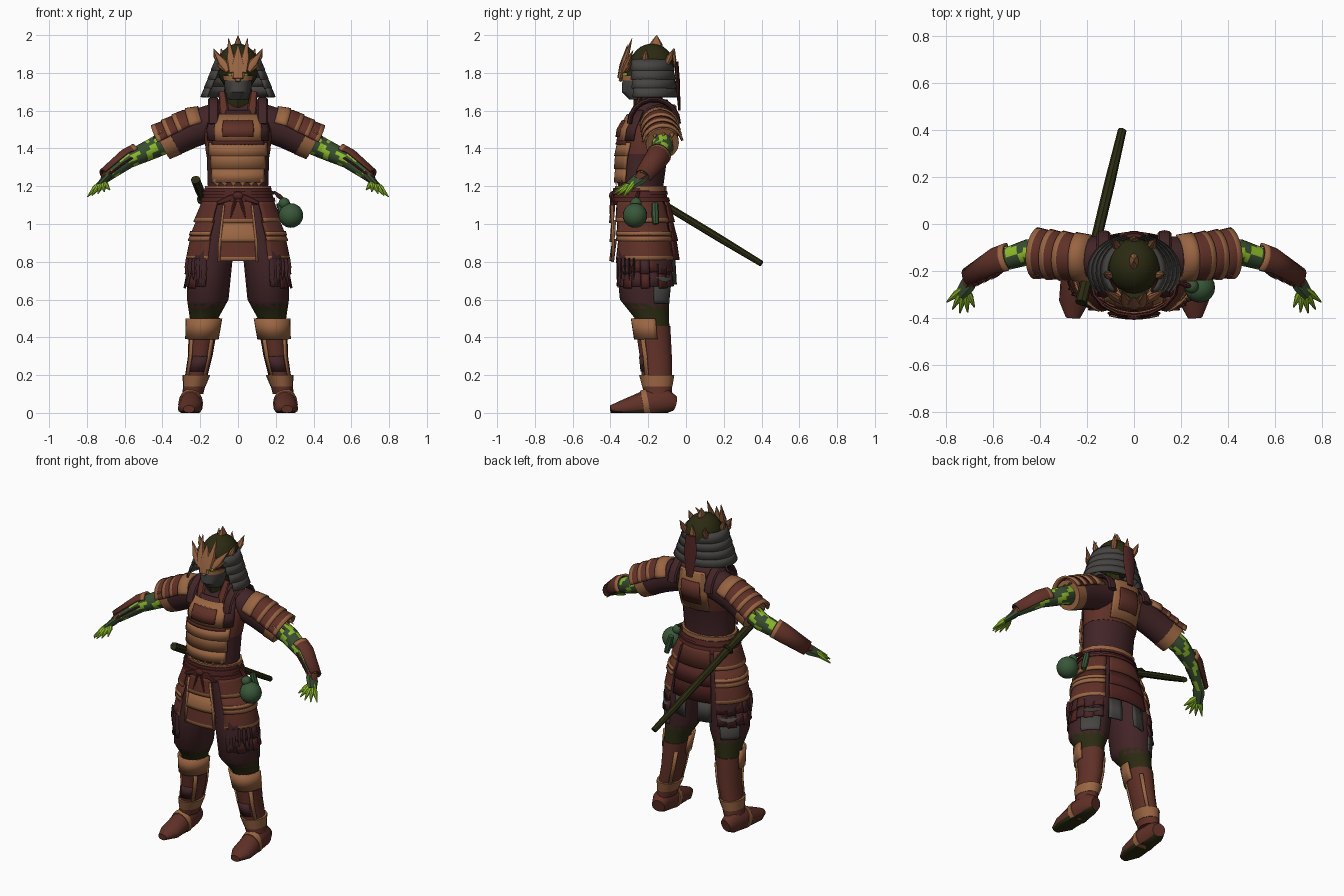
import bpy, bmesh, math, random
from mathutils import Vector

random.seed(4)
if "Cube" in bpy.data.objects:
    bpy.data.objects.remove(bpy.data.objects["Cube"])

PALETTE = {
    "red_lacquer": (.115, .03, .02), "copper": (.32, .13, .055), "plum_cloth": (.055, .018, .02),
    "iron": (.06, .058, .054), "dark_olive": (.024, .024, .006), "skin_green": (.04, .075, .03),
    "lime": (.27, .5, .025), "gourd_green": (.04, .095, .04), "wine": (.08, .018, .016),
}
COLOURS = list(PALETTE)
for key, rgb in PALETTE.items():
    material = bpy.data.materials.new(key)
    material.use_nodes = True
    material.diffuse_color = (*rgb, 1)
    shader = material.node_tree.nodes["Principled BSDF"]
    shader.inputs["Base Color"].default_value = (*rgb, 1)
    shader.inputs["Roughness"].default_value = .8

# Reference directions, and angles around the body
SIDE, DEPTH, UP = (1, 0, 0), (0, 1, 0), (0, 0, 1)
LEFT, BACK, FRONT, OUTER = 0, 90, -90, 180
HEM = .02
PARTS = []

# Body shells: axis measured along, frame reference, key rings (x, y, z, width, depth)
TORSO = (2, None, [(0, -.24, 1.1, .16, .12), (0, -.24, 1.2, .16, .12), (0, -.23, 1.35, .165, .13),
                   (0, -.2, 1.5, .18, .14), (0, -.17, 1.62, .15, .1), (0, -.18, 1.66, .09, .08)])
SKIRT = (2, None, [(0, -.25, 1.2, .17, .13), (0, -.24, 1.1, .19, .15), (0, -.22, .9, .25, .165),
                   (0, -.215, .65, .27, .175)])
HEAD = (2, None, [(0, -.25, 1.66, .05, .05), (0, -.25, 1.7, .07, .09), (0, -.24, 1.9, .08, .09)])
LEG = (2, None, [(.08, -.22, 1.1, .09, .12), (.15, -.22, .8, .12, .15), (.16, -.22, .6, .11, .13),
                 (.18, -.18, .5, .075, .09), (.2, -.16, .3, .06, .08), (.24, -.15, .1, .05, .07)])
ARM = (0, DEPTH, [(.1, -.15, 1.55, .07, .07), (.25, -.14, 1.5, .07, .06), (.45, -.12, 1.4, .055, .055),
                  (.58, -.16, 1.34, .045, .045), (.7, -.23, 1.25, .03, .03)])
SHOE = (1, UP, [(.24, -.06, .05, .04, .04), (.25, -.1, .06, .055, .07), (.25, -.2, .05, .06, .075),
                (.255, -.33, .025, .064, .045), (.26, -.4, .02, .03, .02)])


def finish(ob, name, pair=False):
    ob.name = name
    if pair:
        ob.modifiers.new("Mirror", "MIRROR")
    PARTS.append(ob)


def loft(name, rings, mat, arc=None, n=16, ref=None, pair=False, hem=None, rule=None):
    """Skin elliptical rings; arc = (facing, half spread) makes an open plate."""
    points = [Vector(r[:3]) for r in rings]
    facing, spread = arc or (0, 180)
    columns = n + 1 if arc else n
    bm, grid = bmesh.new(), []
    for i, (*_, width, depth) in enumerate(rings):
        u, v = Vector(SIDE), Vector(DEPTH)
        if ref:
            t = (points[min(i + 1, len(points) - 1)] - points[max(i - 1, 0)]).normalized()
            v = Vector(ref)
            v = (v - t * v.dot(t)).normalized()
            u = v.cross(t)
        row = []
        for j in range(columns):
            a = math.radians(facing + spread * (2 * j / n - 1))
            p = points[i] + u * width * math.cos(a) + v * depth * math.sin(a)
            p.z = max(p.z, 0)
            row.append(bm.verts.new(p))
        grid.append(row)
    for i, (low, high) in enumerate(zip(grid, grid[1:])):
        colour = hem if hem and i == len(grid) - 2 else mat
        for j in range(n):
            k = (j + 1) % columns
            f = bm.faces.new((low[j], low[k], high[k], high[j]))
            f.material_index = COLOURS.index(rule and rule(f.calc_center_median()) or colour)
    if not arc:
        for row in (grid[0], grid[-1]):
            bm.faces.new(row).material_index = COLOURS.index(mat)
    bmesh.ops.recalc_face_normals(bm, faces=bm.faces)
    mesh = bpy.data.meshes.new(name)
    bm.to_mesh(mesh)
    bm.free()
    for colour in COLOURS:
        mesh.materials.append(bpy.data.materials[colour])
    ob = bpy.data.objects.new(name, mesh)
    bpy.context.collection.objects.link(ob)
    if arc:
        solid = ob.modifiers.new("Thickness", "SOLIDIFY")
        solid.thickness, solid.offset = .012, 0
    finish(ob, name, pair)


def sample(shell, s):
    axis, _, keys = shell
    for a, b in zip(keys, keys[1:]):
        if (a[axis] - s) * (b[axis] - s) <= 0:
            k = (s - a[axis]) / (b[axis] - a[axis])
            return [p + (q - p) * k for p, q in zip(a, b)]
    return list(min(keys, key=lambda r: abs(r[axis] - s)))


def on(shell, s, angle, puff=0):
    """Point on an upright shell's surface."""
    x, y, z, width, depth = sample(shell, s)
    a = math.radians(angle)
    return (x + (width + puff) * math.cos(a), y + (depth + puff) * math.sin(a), z)


def band(name, shell, start, end, mat, puff=0, flare=0, hem=None, pair=False, cuts=1, **options):
    """Cover a stretch of a shell, raised by puff and widening by flare."""
    axis, ref, keys = shell
    stops = {start, end} | {r[axis] for r in keys if min(start, end) < r[axis] < max(start, end)}
    stops |= {start + (end - start) * i / cuts for i in range(1, cuts)}
    if hem:
        stops.add(end - math.copysign(HEM, end - start))
    rings = []
    for s in sorted(stops, reverse=start > end):
        *centre, width, depth = sample(shell, s)
        grow = puff + flare * (s - start) / (end - start)
        rings.append((*centre, width + grow, depth + grow))
    loft(name, rings, mat, ref=ref, hem=hem, pair=pair or keys[0][0] > 0, **options)


def spike(name, a, b, width, depth, mat, tip=.05, ref=DEPTH, pair=False):
    middle = Vector(a).lerp(Vector(b), .4)
    rings = [(*a, width * .8, depth * .8), (*middle, width, depth), (*b, width * tip, depth * tip)]
    loft(name, rings, mat, n=8, ref=ref, pair=pair)


def ball(name, centre, size, mat):
    bpy.ops.mesh.primitive_uv_sphere_add(segments=20, ring_count=12, radius=1, location=centre)
    bpy.context.object.scale = size
    bpy.context.object.data.materials.append(bpy.data.materials[mat])
    finish(bpy.context.object, name)


# Torso with layered plates
band("waist", TORSO, 1.1, 1.37, "plum_cloth")
band("breast", TORSO, 1.37, 1.54, "red_lacquer", puff=.002)
band("shoulders", TORSO, 1.54, 1.66, "plum_cloth")
band("front_cloth", TORSO, 1.44, 1.6, "plum_cloth", puff=.004, arc=(FRONT, 62))
for i in range(3):
    top = 1.43 - .07 * i
    band("belly_lame", TORSO, top, top - .07, "copper", puff=.01, flare=.006, arc=(FRONT, 56 - 2 * i))
band("belly_seam", TORSO, 1.44, 1.42, "wine", puff=.012, flare=.006, arc=(FRONT, 46))
band("chest_plate", TORSO, 1.44, 1.58, "copper", puff=.014, arc=(FRONT, 40))
band("chest_panel", TORSO, 1.46, 1.545, "red_lacquer", puff=.022, arc=(FRONT, 24))
band("back_plate", TORSO, 1.38, 1.63, "copper", puff=.014, arc=(BACK, 32))
band("back_panel", TORSO, 1.43, 1.57, "red_lacquer", puff=.022, arc=(BACK, 19))
for angle in range(-130, -40, 16):
    spike("belly_fringe", on(TORSO, 1.24, angle, .014), on(TORSO, 1.2, angle, .01), .02, .005, "copper")
    spike("chest_fringe", on(TORSO, 1.55, angle / 2 - 45, .022), on(TORSO, 1.52, angle / 2 - 45, .024),
          .012, .004, "copper")
strap = [math.radians(a) for a in range(0, 181, 20)]
loft("shoulder_strap", [(.13, -.17 - .13 * math.cos(a), 1.53 + .13 * math.sin(a), .014, .03) for a in strap],
     "plum_cloth", n=8, ref=SIDE, pair=True)
spike("neck_lapel", (.07, -.29, 1.56), (.085, -.23, 1.7), .025, .012, "red_lacquer", tip=.7, pair=True)
spike("neck", (0, -.19, 1.58), (0, -.21, 1.72), .08, .08, "dark_olive", tip=.9)

# Face mask and helmet
band("mask_chin", HEAD, 1.66, 1.76, "iron")
band("mask_cheeks", HEAD, 1.76, 1.785, "copper", puff=.004)
band("eye_strip", HEAD, 1.785, 1.8, "lime", arc=(FRONT, 40))
band("forehead", HEAD, 1.785, 1.86, "dark_olive", puff=-.004)
spike("mask_nose", (0, -.33, 1.8), (0, -.35, 1.755), .02, .012, "copper", tip=.6)
ball("helmet_bowl", (0, -.18, 1.83), (.11, .12, .125), "dark_olive")
loft("helmet_brow", [(0, -.2, 1.815, .12, .14), (0, -.19, 1.86, .11, .13)], "copper", arc=(FRONT, 42))
for i in range(4):
    top, grow = 1.87 - .047 * i, .018 * i
    loft("neck_guard_lame", [(0, -.2, top, .115 + grow, .12 + grow / 3),
                             (0, -.2, top - .058, .14 + grow, .135 + grow / 3)],
         "iron", arc=(BACK, 134 - 4 * i), n=22)
CREST = [((.03, -.345, 1.8), (.05, -.285, 1.985), .024), ((.05, -.33, 1.81), (.13, -.28, 1.92), .024),
         ((.05, -.32, 1.81), (.12, -.29, 1.85), .016), ((.1, -.22, 1.86), (.13, -.21, 1.93), .018),
         ((.07, -.1, 1.85), (.09, -.065, 1.93), .02)]
for root, point, width in CREST:
    spike("crest_horn", root, point, width, .018, "copper", pair=True)
spike("crest_stem", (0, -.35, 1.77), (0, -.31, 1.95), .04, .018, "copper")
spike("top_finial", (0, -.16, 1.92), (0, -.155, 2), .02, .035, "copper")
spike("rear_horn", (0, -.07, 1.83), (0, -.06, 1.93), .02, .015, "copper")
spike("back_tassel", (0, -.05, 1.86), (0, -.035, 1.6), .045, .012, "wine", tip=.5)

# Arms: sleeve, shoulder lames, patchy skin, bracer, clawed hand
def patches(c):
    return "lime" if math.sin(c.x * 75 + c.z * 40) * math.sin(c.y * 70 + c.x * 30) > .2 else None


band("sleeve", ARM, .12, .36, "plum_cloth", puff=.025, flare=.005)
band("sleeve_cuff", ARM, .34, .4, "copper", puff=.032)
for i in range(4):
    inner = .18 + .055 * i
    band("shoulder_lame", ARM, inner, inner + .065, "red_lacquer" if i else "copper", puff=.03 + .003 * i,
         flare=.012, hem="copper", arc=(OUTER, 80))
    y = -.21 + .045 * i
    spike("sleeve_fringe", (.4, y, 1.49), (.45, y, 1.45 + random.random() / 30), .008, .014, "copper", pair=True)
    spike("bracer_fringe", on(ARM, .56 + .03 * i, FRONT), on(ARM, .61 + .03 * i, FRONT, .02),
          .007, .007, "wine", ref=UP, pair=True)
band("arm", ARM, .35, .7, "skin_green", cuts=14, rule=patches)
band("bracer", ARM, .7, .53, "red_lacquer", puff=.012, hem="copper", arc=(25, 82))
spike("palm", (.68, -.22, 1.26), (.74, -.3, 1.2), .022, .042, "skin_green", tip=.7, pair=True)
spike("hand_guard", (.68, -.21, 1.275), (.715, -.26, 1.235), .026, .036, "red_lacquer", tip=.6, pair=True)
for angle in range(-130, -30, 24):
    x, y = math.cos(math.radians(angle)), math.sin(math.radians(angle))
    spike("finger", (.72 + .01 * x, -.27 + .01 * y, 1.22), (.73 + .08 * x, -.27 + .11 * y, 1.165 - .025 * x),
          .016, .016, "lime", tip=.2, ref=UP, pair=True)

# Belt, cords and bow
band("sash", SKIRT, 1.19, 1.1, "wine", puff=.004)
band("sash_edge", TORSO, 1.175, 1.2, "copper", puff=.016)
for z in (1.13, 1.165):
    band("belt_cord", SKIRT, z - .01, z + .01, "wine", puff=.012)
ball("belt_knot", (0, -.395, 1.15), (.028, .012, .02), "wine")
spike("bow_loop", (.01, -.39, 1.15), (.11, -.38, 1.11), .016, .01, "wine", tip=.5, pair=True)
spike("cord_end", (.01, -.395, 1.14), (.04, -.4, 1.03), .009, .007, "wine", tip=.5, pair=True)

# Armoured skirt: tassets in overlapping lames, front panel, small lower scales
for i in range(3):
    top = 1.12 - .1 * i
    lame = dict(flare=.014, hem="copper")
    band("side_tasset", SKIRT, top, top - .11, "red_lacquer", arc=(LEFT, 54), pair=True, **lame)
    band("rear_tasset", SKIRT, top, top - .11, "wine" if i else "red_lacquer", arc=(BACK, 30), flare=.01)
    band("front_panel", SKIRT, top, top - .115, "copper" if i == 1 else "red_lacquer", arc=(FRONT, 23), **lame)
band("tasset_trim", SKIRT, .96, .94, "copper", puff=.016, arc=(LEFT, 54), pair=True)
band("front_panel_edge", SKIRT, 1.1, .8, "copper", puff=.014, arc=(-68.5, 1.5), n=2, pair=True)
for row in range(2):
    top = .82 - .075 * row
    for k in range(7):
        band("skirt_scale", SKIRT, top, top - .075 - .01 * (k % 2), "plum_cloth" if (k + row) % 2 else "wine",
             puff=.004, flare=.01, arc=(15 * k - 45, 7), n=3, pair=True)
for angle in range(-50, -10, 8):
    drop = .66 + random.random() / 20
    spike("torn_cloth", on(SKIRT, .82, angle, .02), on(SKIRT, drop, angle, .02), .016, .006, "plum_cloth", pair=True)
band("rear_cloth", SKIRT, .82, .68, "iron", puff=-.01, arc=(70, 10), n=4, pair=True)

# Legs: trousers, knees, greaves, cuffs and shoes
band("trousers", LEG, 1.1, .55, "plum_cloth")
band("trouser_patch", LEG, .72, .58, "iron", arc=(50, 28))
band("knee", LEG, .58, .44, "dark_olive")
band("greave", LEG, .46, .15, "red_lacquer", puff=.005)
band("knee_guard", LEG, .39, .5, "copper", puff=.016, arc=(FRONT, 100))
band("shin_patch", LEG, .3, .22, "plum_cloth", puff=.003, arc=(FRONT, 35))
for angle in (-135, -40, 130):
    band("greave_strip", LEG, .41, .19, "copper", puff=.007, arc=(angle, 8), n=3)
band("ankle_cuff", LEG, .14, .2, "copper", puff=.008, flare=.01)
band("ankle", LEG, .15, .08, "red_lacquer", puff=.006)
band("shoe", SHOE, -.06, -.4, "red_lacquer", rule=lambda c: "dark_olive" if c.z < .015 else None)
band("shoe_strap", SHOE, -.2, -.23, "copper", puff=.005)

# Sheathed sword at the right hip
tip, pommel = Vector((-.05, .4, .79)), Vector((-.225, -.335, 1.235))
neck, collar = tip.lerp(pommel, .76), tip.lerp(pommel, .78)
spike("scabbard", tip, neck, .023, .02, "dark_olive", tip=1, ref=UP)
spike("sword_guard", neck, collar, .035, .035, "dark_olive", tip=.9, ref=UP)
spike("sword_grip", collar, pommel, .026, .024, "dark_olive", tip=1, ref=UP)

# Gourd and canister at the left hip
ball("gourd_body", (.28, -.27, 1.045), (.065, .065, .065), "gourd_green")
ball("gourd_neck", (.245, -.265, 1.11), (.03, .03, .03), "gourd_green")
spike("gourd_cord", (.24, -.265, 1.13), (.19, -.25, 1.17), .012, .012, "wine", tip=.6)
spike("canister", (.25, -.16, 1), (.22, -.165, 1.11), .02, .02, "gourd_green", tip=.9)

# Smooth rounded parts while keeping plate edges crisp
bpy.ops.object.select_all(action="DESELECT")
for ob in PARTS:
    ob.select_set(True)
bpy.context.view_layer.objects.active = PARTS[0]
bpy.ops.object.shade_smooth_by_angle(angle=math.radians(35))
